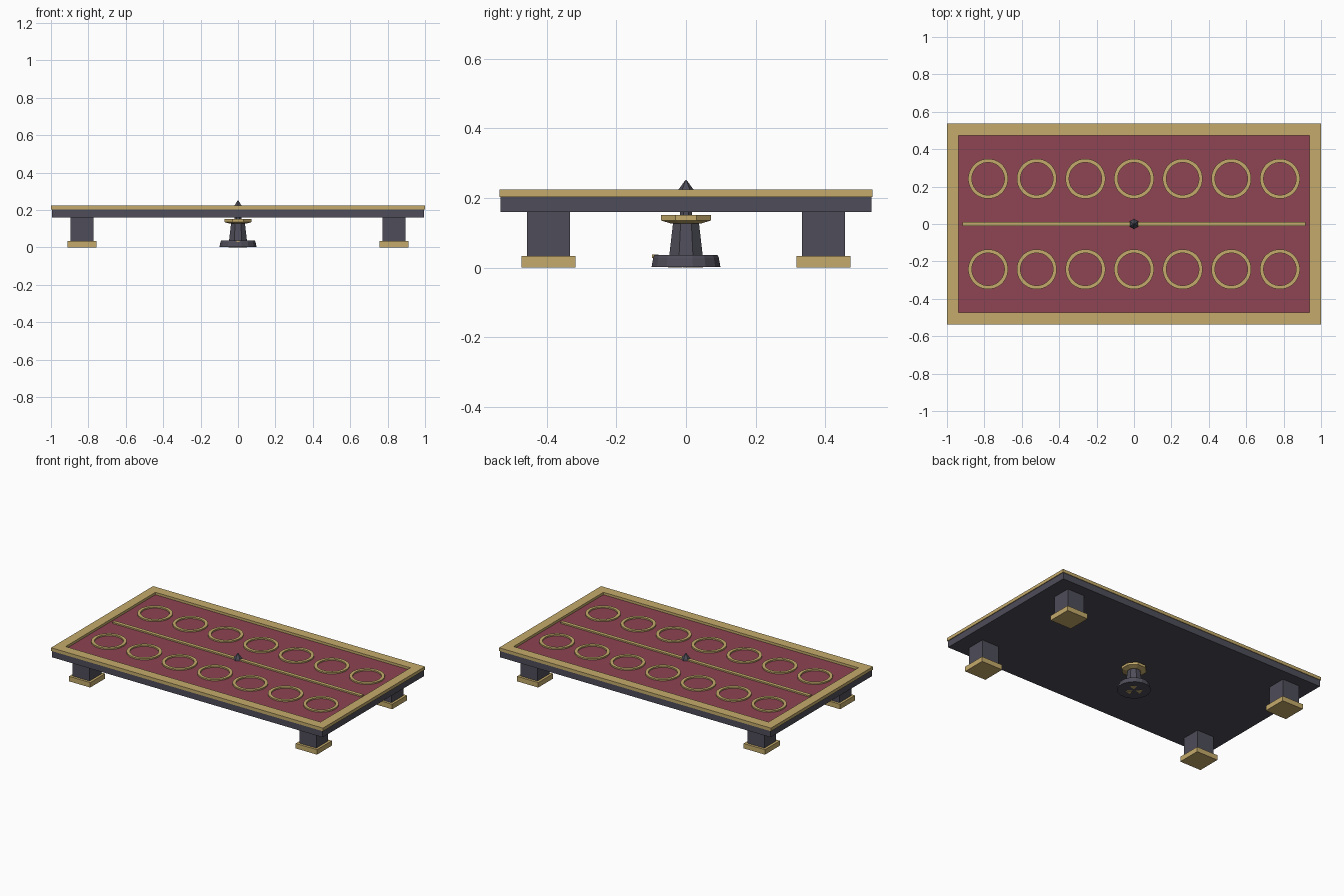
import bpy, bmesh
from math import cos, sin, pi, radians

cube = bpy.data.objects.get("Cube")
if cube:
    bpy.data.objects.remove(cube, do_unlink=True)


def material(name, rgb):
    m = bpy.data.materials.new(name)
    m.use_nodes = True
    m.diffuse_color = (*rgb, 1)
    m.node_tree.nodes["Principled BSDF"].inputs["Base Color"].default_value = (*rgb, 1)
    return m


GREY = material("dark grey", (0.077, 0.075, 0.1))
GOLD = material("gold", (0.56, 0.41, 0.15))
RED = material("wine red", (0.27, 0.058, 0.084))


def finish(name, bm, mat):
    bmesh.ops.recalc_face_normals(bm, faces=bm.faces)
    mesh = bpy.data.meshes.new(name)
    bm.to_mesh(mesh)
    bm.free()
    mesh.materials.append(mat)
    obj = bpy.data.objects.new(name, mesh)
    bpy.context.collection.objects.link(obj)
    return obj


def box(name, x, y, z0, z1, half_x, half_y, mat):
    bm = bmesh.new()
    bmesh.ops.create_cube(bm, size=2)
    for v in bm.verts:
        v.co = (x + v.co.x * half_x, y + v.co.y * half_y,
                z0 if v.co.z < 0 else z1)
    return finish(name, bm, mat)


def lathe(name, profile, sides, mat, x=0, y=0, closed=False):
    """Turn (radius, height) points about z; closed makes a ring section."""
    bm = bmesh.new()
    loops = []
    for r, z in profile:
        loops.append([bm.verts.new((x + r * cos(2 * pi * (i + 0.5) / sides),
                                    y + r * sin(2 * pi * (i + 0.5) / sides), z))
                      for i in range(sides)])
    pairs = list(zip(loops, loops[1:]))
    if closed:
        pairs.append((loops[-1], loops[0]))
    else:
        bm.faces.new(loops[0])
        bm.faces.new(loops[-1])
    for a, b in pairs:
        for i in range(sides):
            j = (i + 1) % sides
            bm.faces.new((a[i], a[j], b[j], b[i]))
    return finish(name, bm, mat)


def frame(name, outer, inner, z0, z1, mat):
    """Rectangular border with an open middle."""
    bm = bmesh.new()
    corners = ((1, 1), (-1, 1), (-1, -1), (1, -1))
    section = ((outer, z0), (outer, z1), (inner, z1), (inner, z0))
    loops = [[bm.verts.new((sx * s[0], sy * s[1], z)) for sx, sy in corners]
             for s, z in section]
    for k in range(4):
        a, b = loops[k], loops[(k + 1) % 4]
        for i in range(4):
            j = (i + 1) % 4
            bm.faces.new((a[i], a[j], b[j], b[i]))
    return finish(name, bm, mat)


# Board with border and playing surface
box("board_slab", 0, 0, 0.16, 0.203, 0.995, 0.532, GREY)
frame("board_border", (1, 0.536), (0.938, 0.472), 0.203, 0.224, GOLD)
box("board_surface", 0, 0, 0.202, 0.208, 0.938, 0.472, RED)
box("divider_strip", 0, 0, 0.207, 0.217, 0.916, 0.012, GOLD)

# Two rows of ring markers
for row, y in (("front", -0.242), ("back", 0.242)):
    for i in range(-3, 4):
        lathe(f"{row}_ring_{i + 4}",
              [(0.107, 0.207), (0.107, 0.217), (0.087, 0.217), (0.087, 0.207)],
              32, GOLD, i * 0.26, y, closed=True)

# Legs and feet
for sx, side in ((1, "left"), (-1, "right")):
    for sy, end in ((-1, "front"), (1, "back")):
        x, y = sx * 0.834, sy * 0.395
        box(f"{end}_{side}_leg", x, y, 0.032, 0.161, 0.062, 0.062, GREY)
        box(f"{end}_{side}_foot", x, y, 0, 0.033, 0.078, 0.078, GOLD)

# Central pedestal
lathe("pedestal_base", [(0.101, 0.001), (0.096, 0.028), (0.092, 0.036)], 16, GREY)
lathe("pedestal_body", [(0.052, 0.034), (0.04, 0.13)], 8, GREY)
lathe("pedestal_collar", [(0.049, 0.127), (0.077, 0.135), (0.077, 0.151)], 8, GOLD)
lathe("pedestal_neck", [(0.019, 0.15), (0.019, 0.205)], 8, GREY)
lathe("pedestal_tip", [(0.027, 0.205), (0.023, 0.222), (0.001, 0.252)], 6, GREY)
box("base_stud", 0, -0.088, 0.028, 0.038, 0.009, 0.009, GOLD)

# Three wedges inlaid under the base
for k in range(3):
    bm = bmesh.new()
    a = radians(45 + 120 * k)
    points = ((0.012, 0), (0.052, -0.45), (0.052, 0.45))
    face = bm.faces.new([bm.verts.new((r * cos(a + t), r * sin(a + t), 0))
                         for r, t in points])
    ext = bmesh.ops.extrude_face_region(bm, geom=[face])
    for v in ext["geom"]:
        if isinstance(v, bmesh.types.BMVert):
            v.co.z = 0.002
    finish(f"base_wedge_{k + 1}", bm, GOLD)
